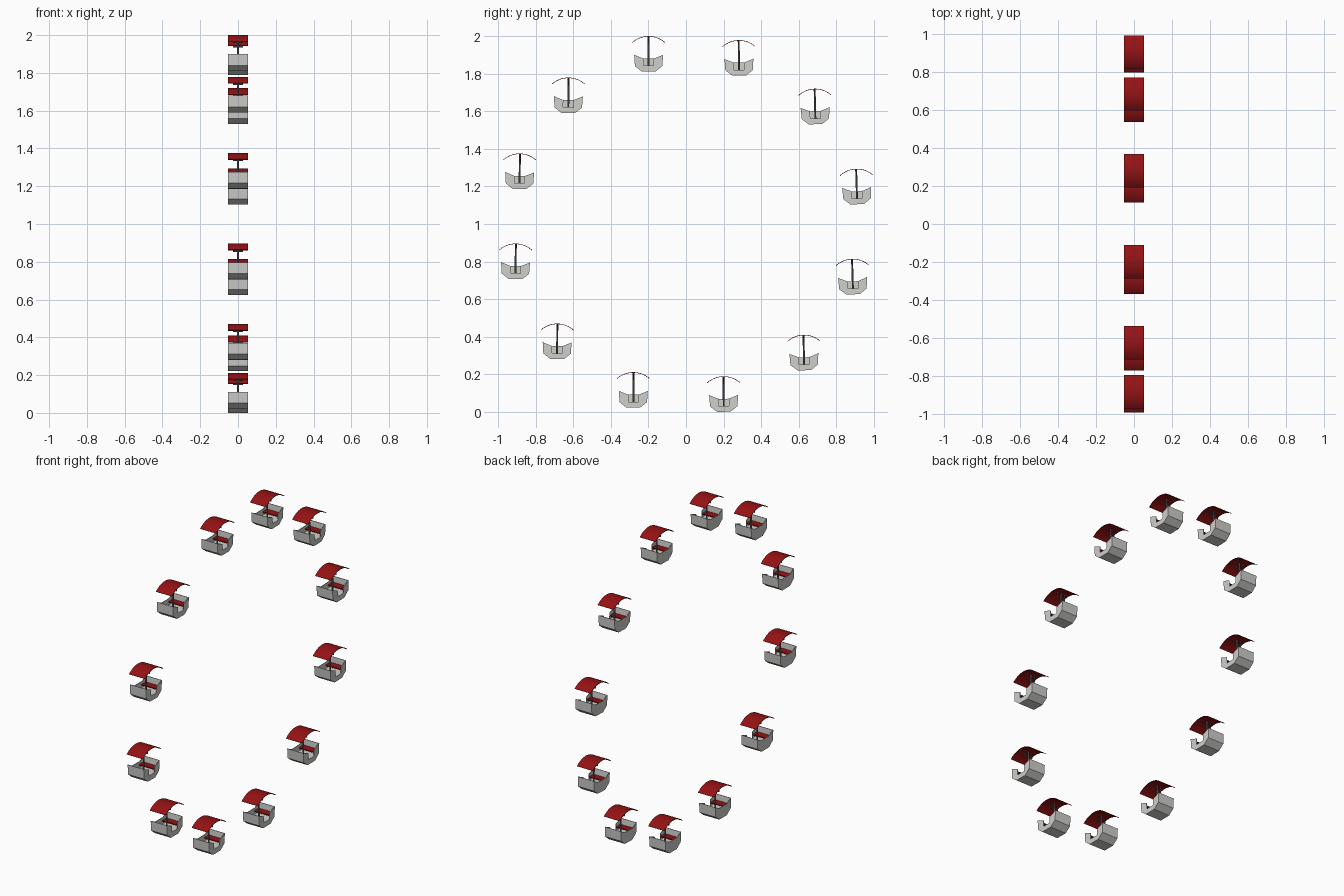
import bpy, bmesh, math
from mathutils import Matrix, Vector

if "Cube" in bpy.data.objects:
    bpy.data.objects.remove(bpy.data.objects["Cube"])


def material(name, rgb):
    m = bpy.data.materials.new(name)
    m.diffuse_color = (*rgb, 1)
    m.use_nodes = True
    m.node_tree.nodes["Principled BSDF"].inputs["Base Color"].default_value = m.diffuse_color
    return m


RED = material("deep red", (0.30, 0.006, 0.007))
GREY = material("light grey", (0.62, 0.62, 0.60))
DARK = material("pole grey", (0.16, 0.16, 0.16))


def finish(bm, name, mat, smooth=False):
    bmesh.ops.recalc_face_normals(bm, faces=bm.faces)
    me = bpy.data.meshes.new(name)
    bm.to_mesh(me)
    bm.free()
    me.materials.append(mat)
    if smooth:
        for p in me.polygons:
            p.use_smooth = True
        me.set_sharp_from_angle(angle=math.radians(30))
    return me


def prism(bm, pts, x0, x1):
    """Extrude a (y, z) outline from x0 to x1."""
    a = [bm.verts.new((x0, y, z)) for y, z in pts]
    b = [bm.verts.new((x1, y, z)) for y, z in pts]
    bm.faces.new(a)
    bm.faces.new(b[::-1])
    n = len(pts)
    for i in range(n):
        j = (i + 1) % n
        bm.faces.new((a[i], b[i], b[j], a[j]))


def rod(bm, p, q, r, sides=8):
    p, q = Vector(p), Vector(q)
    d = q - p
    rot = d.to_track_quat('Z', 'Y').to_matrix().to_4x4()
    bmesh.ops.create_cone(bm, cap_ends=True, segments=sides, radius1=r, radius2=r,
                          depth=d.length, matrix=Matrix.Translation((p + q) / 2) @ rot)


W = 0.054        # half width across the wheel
T = 0.003        # shell thickness
FLOOR = -0.158

# Canopy: thin arched sheet, crown at the local origin
R, HALF, N = 0.1325, math.radians(41.3), 16
angles = [-HALF + 2 * HALF * i / N for i in range(N + 1)]
arc = lambda r: [(r * math.sin(a), r * math.cos(a) - R) for a in angles]
bm = bmesh.new()
prism(bm, arc(R) + arc(R - T)[::-1], -W, W)
canopy = finish(bm, "canopy", RED, True)

# Basket: folded tub, full far side, near side with a doorway
outer = [(-0.077, -0.100), (-0.073, -0.160), (-0.036, -0.189)]
inner = [(y + T, z) for y, z in outer[:1]] + [(-0.073 + T, -0.1585), (-0.035, -0.189 + T)]
flip = lambda pts: [(-y, z) for y, z in pts[::-1]]
hull = outer + flip(outer)
bm = bmesh.new()
prism(bm, hull + (inner + flip(inner))[::-1], -W, W)
dip, door = -0.120, 0.027
prism(bm, hull + [(0.036, dip), (-0.036, dip)], -W, -W + T)
prism(bm, hull + [(door, dip), (door, FLOOR), (-door, FLOOR), (-door, dip)], W - T, W)
prism(bm, [(-0.071, FLOOR - T), (0.071, FLOOR - T), (0.071, FLOOR), (-0.071, FLOOR)],
      -W + T, W - T)
basket = finish(bm, "basket", GREY)

# Pair of bench seats against the end walls
bm = bmesh.new()
for s in (-1, 1):
    prism(bm, [(s * 0.029, -0.142), (s * 0.072, -0.142), (s * 0.072, -0.136), (s * 0.029, -0.136)],
          -W + T, W - T)
seats = finish(bm, "seats", RED)

# Centre pole with small braces under the canopy
bm = bmesh.new()
rod(bm, (0, 0, FLOOR), (0, 0, -0.002), 0.005)
rod(bm, (-0.026, 0, -0.040), (0.026, 0, -0.040), 0.003, 6)
for s in (-1, 1):
    rod(bm, (s * 0.025, 0, -0.040), (s * 0.025, 0, -0.002), 0.0025, 6)
pole = finish(bm, "pole", DARK, True)

# Twelve hanging cabins around the wheel, each swinging slightly outwards
for k in range(12):
    a = math.radians(-12.4 + 30 * k)
    y, z = 0.927 * math.sin(a), 1.095 + 0.927 * math.cos(a)
    tilt = math.radians(1.5 * y + 0.4)
    for me in (canopy, basket, seats, pole):
        ob = bpy.data.objects.new(f"{me.name}_{k + 1}", me)
        ob.matrix_world = Matrix.Translation((0, y, z)) @ Matrix.Rotation(tilt, 4, 'X')
        bpy.context.collection.objects.link(ob)
